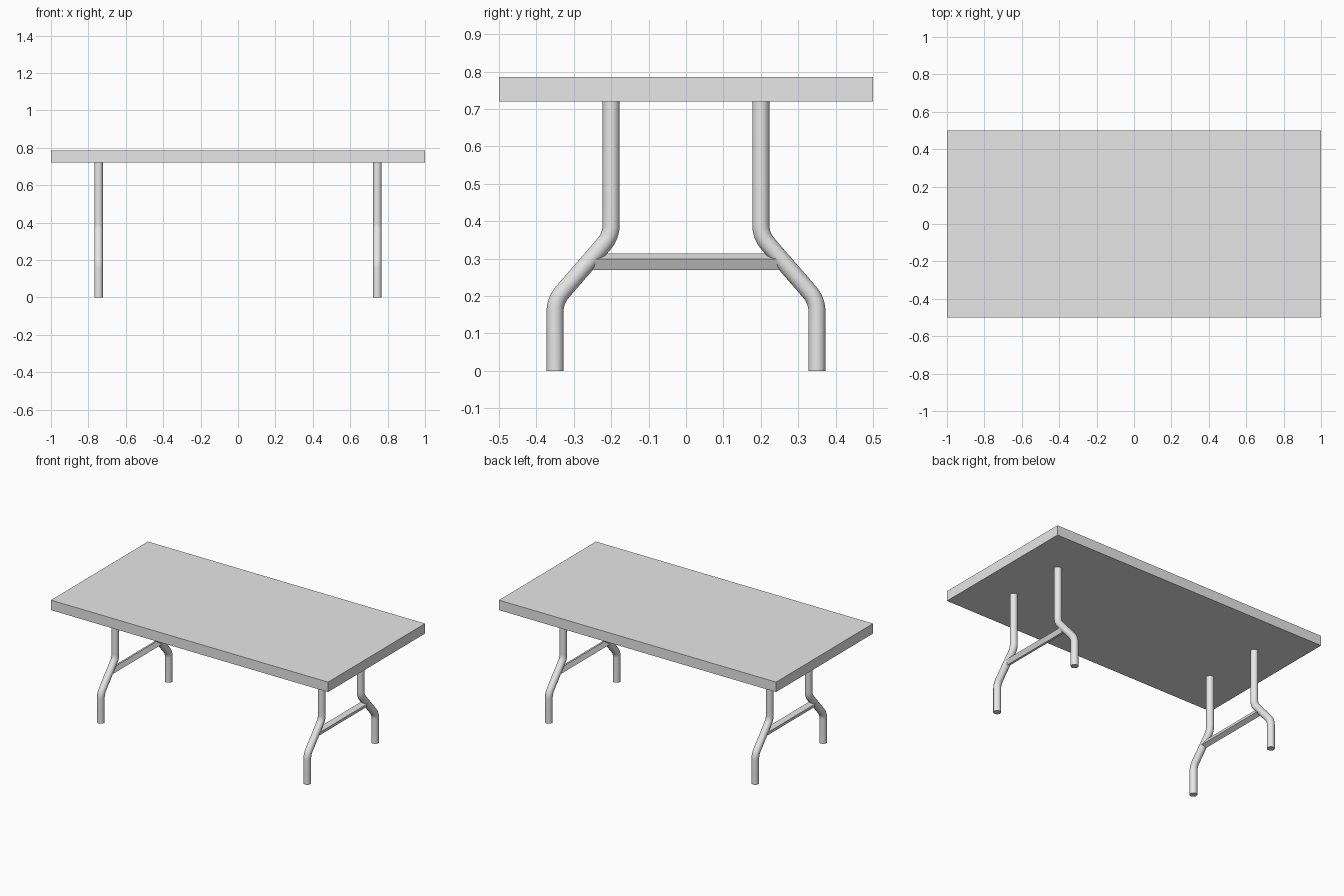
import bpy, bmesh, math
from mathutils import Vector

if "Cube" in bpy.data.objects:
    bpy.data.objects.remove(bpy.data.objects["Cube"])

RADIUS = 0.0228
LEG_X = 0.745

grey = bpy.data.materials.new("light_grey")
grey.diffuse_color = (0.8, 0.8, 0.8, 1)
grey.use_nodes = True
grey.node_tree.nodes["Principled BSDF"].inputs["Base Color"].default_value = grey.diffuse_color


def sweep(name, path, sides, turn=0.0):
    """Capped tube along a path lying in a plane of constant x."""
    bm = bmesh.new()
    rings = []
    for i, p in enumerate(path):
        tangent = (path[min(i + 1, len(path) - 1)] - path[max(i - 1, 0)]).normalized()
        side = Vector((1, 0, 0))
        other = tangent.cross(side)
        ring = []
        for k in range(sides):
            a = turn + 2 * math.pi * k / sides
            ring.append(bm.verts.new(p + RADIUS * (math.cos(a) * side + math.sin(a) * other)))
        rings.append(ring)
    for a, b in zip(rings, rings[1:]):
        for k in range(sides):
            n = (k + 1) % sides
            bm.faces.new((a[k], a[n], b[n], b[k]))
    bm.faces.new(rings[0])
    bm.faces.new(rings[-1])
    bmesh.ops.recalc_face_normals(bm, faces=bm.faces)
    mesh = bpy.data.meshes.new(name)
    bm.to_mesh(mesh)
    bm.free()
    obj = bpy.data.objects.new(name, mesh)
    bpy.context.collection.objects.link(obj)
    mesh.materials.append(grey)
    return obj


def rounded(points, cut=0.03, steps=6):
    """Round the inner corners of a polyline."""
    out = [points[0]]
    for a, b, c in zip(points, points[1:], points[2:]):
        start = b + (a - b).normalized() * cut
        end = b + (c - b).normalized() * cut
        for i in range(steps + 1):
            t = i / steps
            out.append(start * (1 - t) ** 2 + b * 2 * t * (1 - t) + end * t ** 2)
    return out + [points[-1]]


# Table top
bpy.ops.mesh.primitive_cube_add(size=1, location=(0, 0, 0.7525))
top = bpy.context.object
top.name = "table_top"
top.scale = (2, 1, 0.065)
bpy.ops.object.transform_apply(location=False, rotation=False, scale=True)
top.data.materials.append(grey)

for sx, end in ((-1, "left"), (1, "right")):
    x = sx * LEG_X
    # Bent tube legs
    for sy, face in ((-1, "front"), (1, "back")):
        corners = [(0.35, 0), (0.35, 0.188), (0.2, 0.361), (0.2, 0.722)]
        path = rounded([Vector((x, sy * y, z)) for y, z in corners])
        leg = sweep(f"{face}_{end}_leg", path, 24)
        bpy.ops.object.select_all(action='DESELECT')
        leg.select_set(True)
        bpy.context.view_layer.objects.active = leg
        bpy.ops.object.shade_smooth_by_angle(angle=math.radians(40))
    # Square crossbar, tilted a little about its length
    bar_path = [Vector((x, -0.255, 0.2915)), Vector((x, 0.255, 0.2915))]
    sweep(f"{end}_crossbar", bar_path, 4, -sx * math.radians(19.2))
